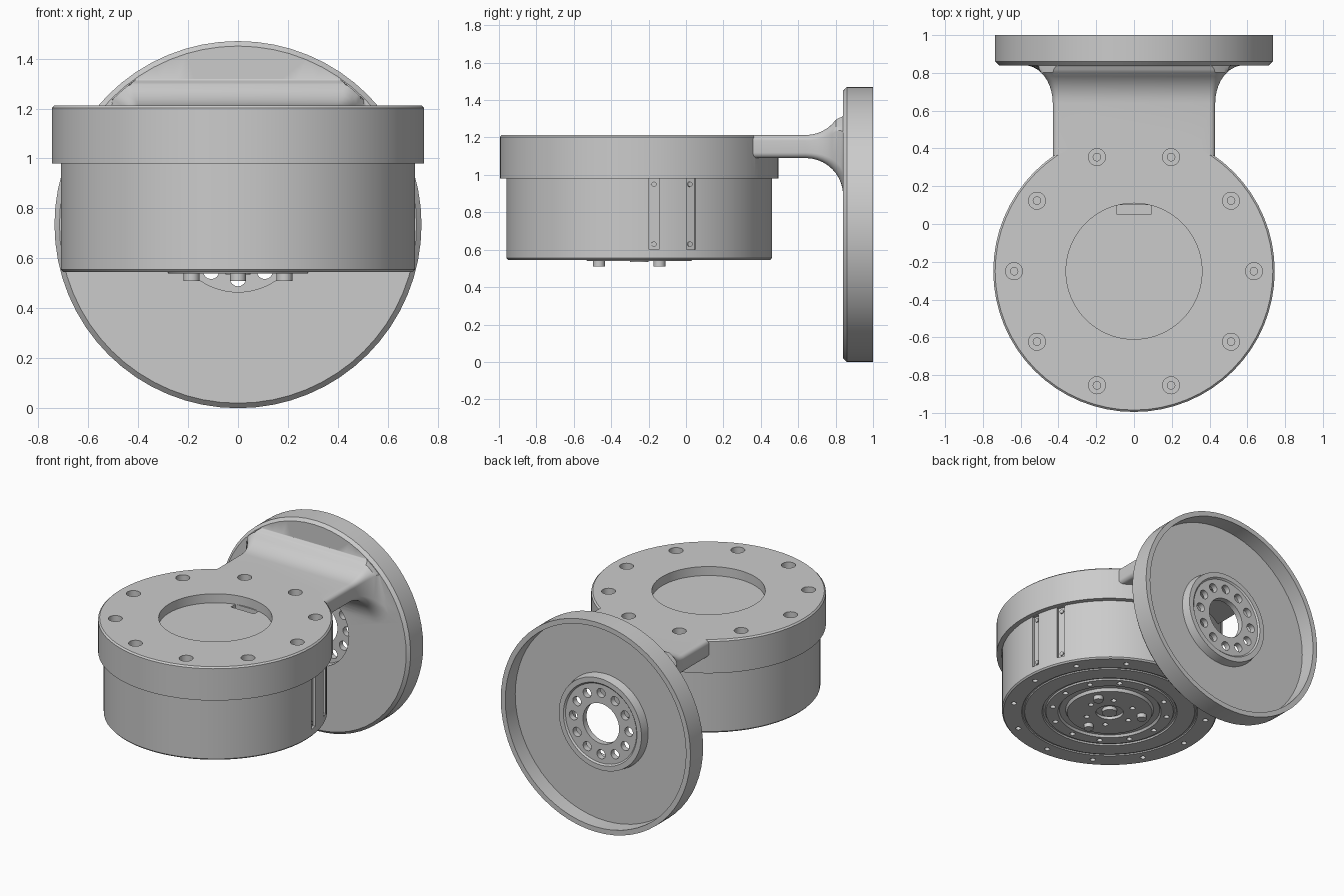
import bpy, bmesh
from math import sin, cos, pi, radians, hypot
from mathutils import Matrix, Vector

if "Cube" in bpy.data.objects:
    bpy.data.objects.remove(bpy.data.objects["Cube"])

grey = bpy.data.materials.new("satin grey")
grey.use_nodes = True
grey.diffuse_color = (0.6, 0.6, 0.6, 1)
grey.node_tree.nodes["Principled BSDF"].inputs["Base Color"].default_value = (0.6, 0.6, 0.6, 1)

MOTOR_Y = -0.25       # motor axis
FLANGE_Z = 0.735      # flange axis
TOP = 1.213
LID = 1.15
TO_Y = Matrix.Rotation(-pi / 2, 4, 'X')
MOTOR = Matrix.Translation((0, MOTOR_Y, 0))
FLANGE = Matrix.Translation((0, 0, FLANGE_Z)) @ TO_Y


def finish(name, bm):
    bmesh.ops.recalc_face_normals(bm, faces=bm.faces)
    me = bpy.data.meshes.new(name)
    bm.to_mesh(me)
    bm.free()
    me.materials.append(grey)
    ob = bpy.data.objects.new(name, me)
    bpy.context.collection.objects.link(ob)
    return ob


def skin(bm, rings):
    for a, b in zip(rings, rings[1:]):
        n = len(a)
        for i in range(n):
            bm.faces.new((a[i], a[(i + 1) % n], b[(i + 1) % n], b[i]))


def lathe(name, profile, matrix, closed=False, n=64):
    bm = bmesh.new()
    rings = [[bm.verts.new(matrix @ Vector((r * cos(2 * pi * i / n), r * sin(2 * pi * i / n), z)))
              for i in range(n)] for r, z in profile]
    skin(bm, rings + rings[:1] if closed else rings)
    bmesh.ops.remove_doubles(bm, verts=bm.verts, dist=1e-5)
    return finish(name, bm)


def cylinder(bm, matrix, r, low, high, n=16):
    bmesh.ops.create_cone(bm, cap_ends=True, segments=n, radius1=r, radius2=r, depth=high - low,
                          matrix=matrix @ Matrix.Translation((0, 0, (low + high) / 2)))


def ring(bm, matrix, count, ring_r, r, low, high, start=0.0, n=16):
    for i in range(count):
        a = start + 2 * pi * i / count
        place = Matrix.Translation((ring_r * cos(a), ring_r * sin(a), 0))
        cylinder(bm, matrix @ place, r, low, high, n)


def box(bm, matrix, size):
    bmesh.ops.create_cube(bm, size=1, matrix=matrix @ Matrix.Diagonal((*size, 1)))


def select(ob):
    bpy.ops.object.select_all(action='DESELECT')
    ob.select_set(True)
    bpy.context.view_layer.objects.active = ob


def combine(target, other, operation):
    mod = target.modifiers.new("combine", 'BOOLEAN')
    mod.operation = operation
    mod.solver = 'EXACT'
    mod.object = other
    select(target)
    bpy.ops.object.modifier_apply(modifier=mod.name)
    bpy.data.objects.remove(other)


def smooth(ob):
    select(ob)
    bpy.ops.object.shade_smooth_by_angle(angle=radians(30))


# Motor body with grooved underside
body = lathe("motor_body", [
    (0, .535), (.05, .535), (.05, .56), (.09, .56), (.09, .54), (.28, .54), (.29, .56),
    (.33, .56), (.34, .545), (.42, .545), (.425, .555), (.44, .555), (.445, .545),
    (.56, .545), (.565, .552), (.575, .552), (.58, .545), (.7, .545), (.709, .555),
    (.709, LID), (0, LID)], MOTOR)
SLOT_ANGLES = (radians(6.5), radians(23))
cuts = bmesh.new()
ring(cuts, MOTOR, 10, .635, .02, 1.0, 1.2)
ring(cuts, MOTOR, 6, .16, .018, .5, .6)
ring(cuts, MOTOR, 12, .38, .018, .5, .6)
ring(cuts, MOTOR, 12, .64, .018, .5, .6)
box(cuts, Matrix.Translation((0, .075, LID)), (.18, .05, .1))
for a in SLOT_ANGLES:
    box(cuts, MOTOR @ Matrix.Rotation(a, 4, 'Z') @ Matrix.Translation((.715, 0, .79)), (.05, .054, .38))
combine(body, finish("body_cutter", cuts), 'DIFFERENCE')
smooth(body)

# Small screws at the slot ends
bm = bmesh.new()
for a in SLOT_ANGLES:
    for z in (.63, .95):
        side = MOTOR @ Matrix.Rotation(a, 4, 'Z') @ Matrix.Translation((0, 0, z))
        cylinder(bm, side @ Matrix.Rotation(pi / 2, 4, 'Y'), .014, .68, .698, 12)
smooth(finish("slot_screws", bm))

# Output pins under the motor
bm = bmesh.new()
ring(bm, MOTOR, 3, .215, .032, .51, .56, pi / 6)
smooth(finish("output_pins", bm))

# Bracket: cap over the motor
bracket = lathe("bracket", [
    (.36, TOP), (.735, TOP), (.745, TOP - .01), (.745, .98), (.712, .98), (.712, LID), (.36, LID)],
    MOTOR, closed=True)


# Bracket: neck that flares into the flange
def neck_section(bm, y, grow):
    half, low, high = .43 + .75 * grow, 1.09 - grow, TOP + grow
    c = .03 + .4 * grow
    verts = []
    for k, (sx, sz) in enumerate(((1, 1), (-1, 1), (-1, -1), (1, -1))):
        for s in range(7):
            a = (k + s / 6) * pi / 2
            x = sx * (half - c) + c * cos(a)
            z = (high - c if sz > 0 else low + c) + c * sin(a) - FLANGE_Z
            f = min(1, .71 / hypot(x, z))
            verts.append(bm.verts.new((x * f, y, z * f + FLANGE_Z)))
    return verts


bm = bmesh.new()
R, STEPS = .2, 10
sections = [neck_section(bm, .2, 0)]
for i in range(STEPS + 1):
    t = i / STEPS * pi / 2
    sections.append(neck_section(bm, .64 + R * sin(t), R * (1 - cos(t))))
sections.append(neck_section(bm, .865, R))
skin(bm, sections)
bm.faces.new(sections[0])
bm.faces.new(sections[-1])
neck = finish("neck", bm)

# Bracket: cupped flange with a raised hub on its back
flange = lathe("flange", [
    (.14, .84), (.715, .84), (.735, .86), (.735, 1), (.7, 1), (.7, .89), (.33, .89),
    (.32, .95), (.285, .95), (.275, .94), (.14, .94)], FLANGE, closed=True)
combine(neck, flange, 'UNION')
combine(bracket, neck, 'UNION')

# Hub recess, then the bolt holes
cuts = bmesh.new()
cylinder(cuts, FLANGE, .27, .74, .9, 64)
combine(bracket, finish("recess_cutter", cuts), 'DIFFERENCE')
cuts = bmesh.new()
ring(cuts, FLANGE, 12, .215, .032, .85, 1.0)
ring(cuts, MOTOR, 10, .635, .045, 1.0, 1.3, n=20)
combine(bracket, finish("hole_cutter", cuts), 'DIFFERENCE')
smooth(bracket)
